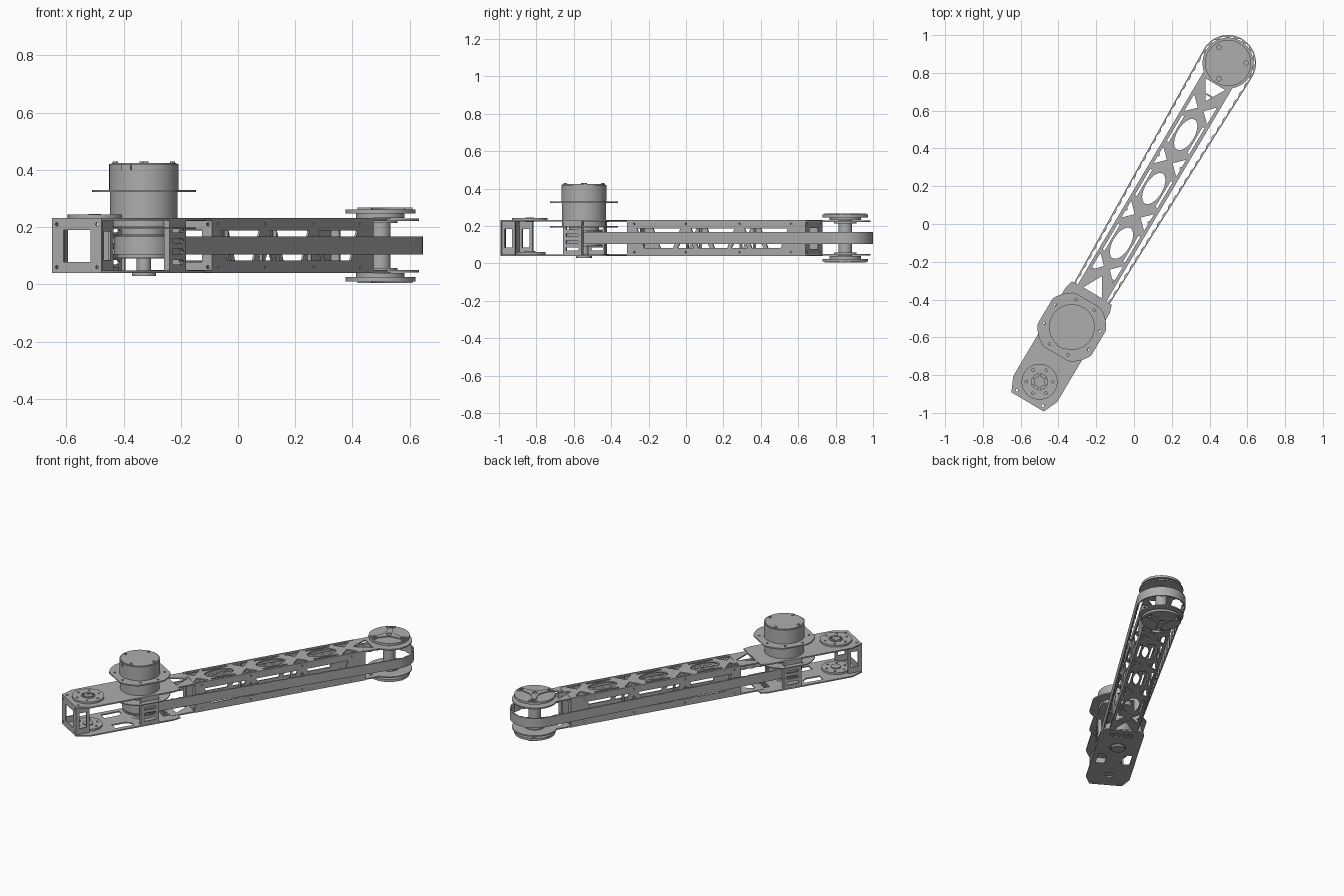
import bpy, math
from math import sin, cos, pi, radians
from mathutils import Matrix, Vector

if "Cube" in bpy.data.objects:
    bpy.data.objects.remove(bpy.data.objects["Cube"])

# One brushed grey for everything
grey = bpy.data.materials.new("aluminium_grey")
grey.use_nodes = True
colour = (0.42, 0.42, 0.42, 1)
grey.diffuse_color = colour
grey.node_tree.nodes["Principled BSDF"].inputs["Base Color"].default_value = colour

# Arm frame: x runs along the arm from the base joint, y across it
ARM = Matrix.Translation((-0.5, -0.835, 0)) @ Matrix.Rotation(radians(59.4), 4, "Z")
MOTOR, TIP = 0.336, 1.96
BOT, TOP = 0.04, 0.232
THIN = 0.008

# Upright planes: along the arm (u, z) and across the arm (v, z)
ALONG = Matrix.Rotation(pi / 2, 4, "X")
ACROSS = Matrix(((0, 0, 1, 0), (1, 0, 0, 0), (0, 1, 0, 0), (0, 0, 0, 1)))


def plate(name, loops, low, thick, place=Matrix()):
    """Extruded flat profile; the first loop is the outline, the rest are holes."""
    curve = bpy.data.curves.new(name, "CURVE")
    curve.dimensions, curve.fill_mode, curve.extrude = "2D", "BOTH", thick / 2
    for loop in loops:
        s = curve.splines.new("POLY")
        s.points.add(len(loop) - 1)
        for p, (x, y) in zip(s.points, loop):
            p.co = (x, y, 0, 1)
        s.use_cyclic_u = True
    obj = bpy.data.objects.new(name, curve)
    bpy.context.collection.objects.link(obj)
    bpy.ops.object.select_all(action="DESELECT")
    obj.select_set(True)
    bpy.context.view_layer.objects.active = obj
    bpy.ops.object.convert(target="MESH")
    obj = bpy.context.object
    obj.name = name
    obj.matrix_world = ARM @ place @ Matrix.Translation((0, 0, low + thick / 2))
    obj.data.materials.clear()
    obj.data.materials.append(grey)
    bpy.ops.object.shade_smooth_by_angle(angle=radians(30))
    return obj


def arc(cx, cy, r, a=0, b=2 * pi, n=40, ry=None):
    full = abs(b - a) > 6.28
    m = n if full else n - 1
    return [(cx + r * cos(a + (b - a) * i / m), cy + (ry or r) * sin(a + (b - a) * i / m))
            for i in range(n)]


def rect(x0, x1, y0, y1):
    return [(x0, y0), (x1, y0), (x1, y1), (x0, y1)]


def disc(name, u, r, low, high, v=0, holes=(), n=48):
    return plate(name, [arc(u, v, r, n=n), *holes], low, high - low)


def ring_holes(u, r, size, count, start=0.0):
    return [arc(u + r * cos(start + 2 * pi * i / count), r * sin(start + 2 * pi * i / count), size, n=10)
            for i in range(count)]


# Base plates with chamfered ends
outline = [(-.124, -.1), (-.045, -.135), (.5, -.135), (.545, -.122),
           (.545, .122), (.5, .135), (-.045, .135), (-.124, .1)]
corner = [arc(-.1, s * .08, .007, n=10) for s in (-1, 1)]
plate("base_plate_top", [outline, arc(0, 0, .05), arc(MOTOR, 0, .1)] + corner, TOP - THIN, THIN)
fins = [rect(.46, .53 - abs(k) * .012, k * .03 - .008, k * .03 + .008) for k in range(-2, 3)]
windows = [[(.13, s * .05), (.22, s * .05), (.25, s * .075), (.25, s * .105), (.13, s * .105)] for s in (-1, 1)]
plate("base_plate_bottom", [outline, arc(0, 0, .03), arc(MOTOR, 0, .05)] + fins + windows + corner, BOT, THIN)

# Base joint hubs
spokes = [[(r * cos(a + d), r * sin(a + d)) for r, d in ((.03, -.4), (.045, -.4), (.045, .4), (.03, .4))]
          for a in [k * pi / 3 for k in range(6)]]
disc("base_joint_ring", 0, .095, TOP, TOP + .012, holes=spokes + ring_holes(0, .07, .007, 6))
disc("base_joint_hub", 0, .022, TOP - .01, TOP + .014, holes=[arc(0, 0, .008, n=12)])
disc("base_joint_lower_disc", 0, .085, BOT + THIN, BOT + .02, holes=ring_holes(0, .06, .007, 6))
disc("base_joint_lower_hub", 0, .03, BOT + .02, BOT + .026)

# Upright frames closing the base and both ends of the arm box
for name, u, w in (("base_end_frame", -.124, .1), ("box_near_frame", .656, .086), ("box_far_frame", 1.757, .086)):
    bolts = [arc(s * w * .82, z, .006, n=10) for s in (-1, 1) for z in (.06, .21)]
    plate(name, [rect(-w, w, BOT, TOP), rect(-w * .55, w * .55, .078, .19)] + bolts, u, THIN, ACROSS)
for s, side in ((-1, "right"), (1, "left")):
    plate("base_side_post_" + side, [rect(-.116, -.035, BOT + THIN, TOP - THIN), rect(-.1, -.055, .085, .185)],
          -s * .092 - .004, THIN, ALONG)

# Slotted side brackets beside the motor
for s, side in ((-1, "right"), (1, "left")):
    slots = [[(.305, z), (.375, z), (.385, z + .008), (.375, z + .016), (.305, z + .016)]
             for z in (.07, .107, .144, .181)]
    plate("bracket_face_" + side, [rect(.285, .4, BOT + THIN, TOP - THIN)] + slots, -s * .13 - .004, THIN, ALONG)
    for u in (.285, .394):
        lo, hi = sorted((s * .112, s * .13))
        plate("bracket_flange_" + side, [rect(lo, hi, BOT + THIN, TOP - THIN)], u, .006, ACROSS)

# Truss plates above and below, rounded at the tip
HW = .088
ang = math.atan2(HW, -math.sqrt(.135 ** 2 - HW ** 2))
truss = [(.5, -HW)] + arc(TIP, 0, .135, -ang, ang) + [(.5, HW)]
ovals, nodes = (.852, 1.188, 1.52), (.7, 1.02, 1.354, 1.675)
cuts = [arc(TIP, 0, .05)]
cuts += [arc(u, 0, .092, ry=.046) for u in ovals]
for s in (-1, 1):
    cuts += [rect(u - .08, u + .08, s * .063 - .006, s * .063 + .006) for u in ovals]
    cuts += [[(u - .052, s * .07), (u + .052, s * .07), (u, s * .018)] for u in nodes]
cuts += [[(.548, -.06), (.548, .055), (.65, 0)], [(1.83, -.06), (1.83, .06), (1.725, 0)]]
plate("truss_plate_top", [truss] + cuts, TOP - THIN - .002, THIN)
plate("truss_plate_bottom", [truss] + cuts, BOT + .002, THIN)

# Trussed side walls of the arm box
for s, side in ((-1, "right"), (1, "left")):
    holes = [[(u - .09, .083), (u + .09, .083), (u + .135, .188), (u - .135, .188)] for u in ovals]
    holes += [[(u - .05, .083), (u + .05, .083), (u, .17)] for u in nodes[1:3]]
    holes += [arc(u, z, .005, n=8) for u in nodes for z in (.06, .212)]
    plate("arm_wall_" + side, [rect(.656, 1.765, BOT, TOP)] + holes, -s * .084 - .004, THIN, ALONG)
for u in nodes[1:3]:
    for s in (-1, 1):
        disc("arm_standoff", u, .008, BOT, TOP, v=s * .07, n=12)

# Motor with flanges, drive pulley and output shaft
flange = [(max(-.165, min(.165, x)) + MOTOR, max(-.165, min(.165, y))) for x, y in arc(0, 0, .182, n=96)]
flange_holes = ring_holes(MOTOR, .148, .007, 8, pi / 8)
plate("motor_upper_flange", [flange] + flange_holes, .322, .008)
plate("motor_lower_flange", [flange] + flange_holes, .193, .006)
disc("motor_body", MOTOR, .118, .2, .415, n=64)
disc("motor_band", MOTOR, .121, .33, .42, n=64)
disc("motor_cap", MOTOR, .114, .42, .424, n=64)
for x, y in [(MOTOR + .1 * cos(a), .1 * sin(a)) for a in (.6, 2.17, 3.74, 5.31)]:
    disc("motor_bolt", x, .009, .42, .429, v=y, n=12)
plate("motor_connector", [rect(-.02, .02, .4, .418)], MOTOR - .124, .006, ACROSS)
disc("gear_housing", MOTOR, .08, .17, .2)
disc("drive_pulley", MOTOR, .094, .095, .17)
for z in (.09, .17):
    disc("drive_pulley_rim", MOTOR, .102, z, z + .005)
disc("output_shaft", MOTOR, .025, .03, .095, n=24)
disc("output_collar", MOTOR, .042, .03, .042, n=32)

# Toothed belt around the drive pulley and the tip
R1, R2 = .104, .148
phi = math.acos((R1 - R2) / (TIP - MOTOR))
track = []


def run(u0, r0, a0, u1, r1, a1, n):
    for i in range(n):
        t = i / n
        a = a0 + (a1 - a0) * t
        p0, p1 = (Vector((u + r * cos(a), r * sin(a))) for u, r in ((u0, r0), (u1, r1)))
        track.append((p0.lerp(p1, t), Vector((cos(a), sin(a)))))


run(TIP, R2, -phi, TIP, R2, phi, 36)
run(TIP, R2, phi, MOTOR, R1, phi, 120)
run(MOTOR, R1, phi, MOTOR, R1, 2 * pi - phi, 24)
run(MOTOR, R1, -phi, TIP, R2, -phi, 120)
outer = [tuple(p) for p, n in track]
inner = [tuple(p - n * (.006 if i // 2 % 2 else .012)) for i, (p, n) in enumerate(track)]
plate("toothed_belt", [outer, inner], .105, .062)

# Tip joint: shaft with mirrored hub discs and three-armed caps
MID = (BOT + TOP) / 2


def mirrored(name, loops, low, high):
    plate(name + "_top", loops, low, high - low)
    plate(name + "_bottom", loops, 2 * MID - high, high - low)


disc("tip_shaft", TIP, .036, BOT, TOP, n=32)
mirrored("tip_collar", [arc(TIP, 0, .06)], .214, .224)
mirrored("tip_spacer", [arc(TIP, 0, .085)], TOP, .247)
turn = radians(-59.4)
mirrored("tip_disc", [arc(TIP, 0, .122, n=64)] + ring_holes(TIP, .096, .012, 3, turn), .247, .262)
spider = []
for k in range(3):
    a = turn + k * 2 * pi / 3
    for r, d in ((.034, -.7), (.085, -.16), (.116, -.25), (.116, .25), (.085, .16), (.034, .7)):
        spider.append((TIP + r * cos(a + d), r * sin(a + d)))
mirrored("tip_spider", [spider, arc(TIP, 0, .016, n=16)] + ring_holes(TIP, .096, .012, 3, turn), .262, .268)
